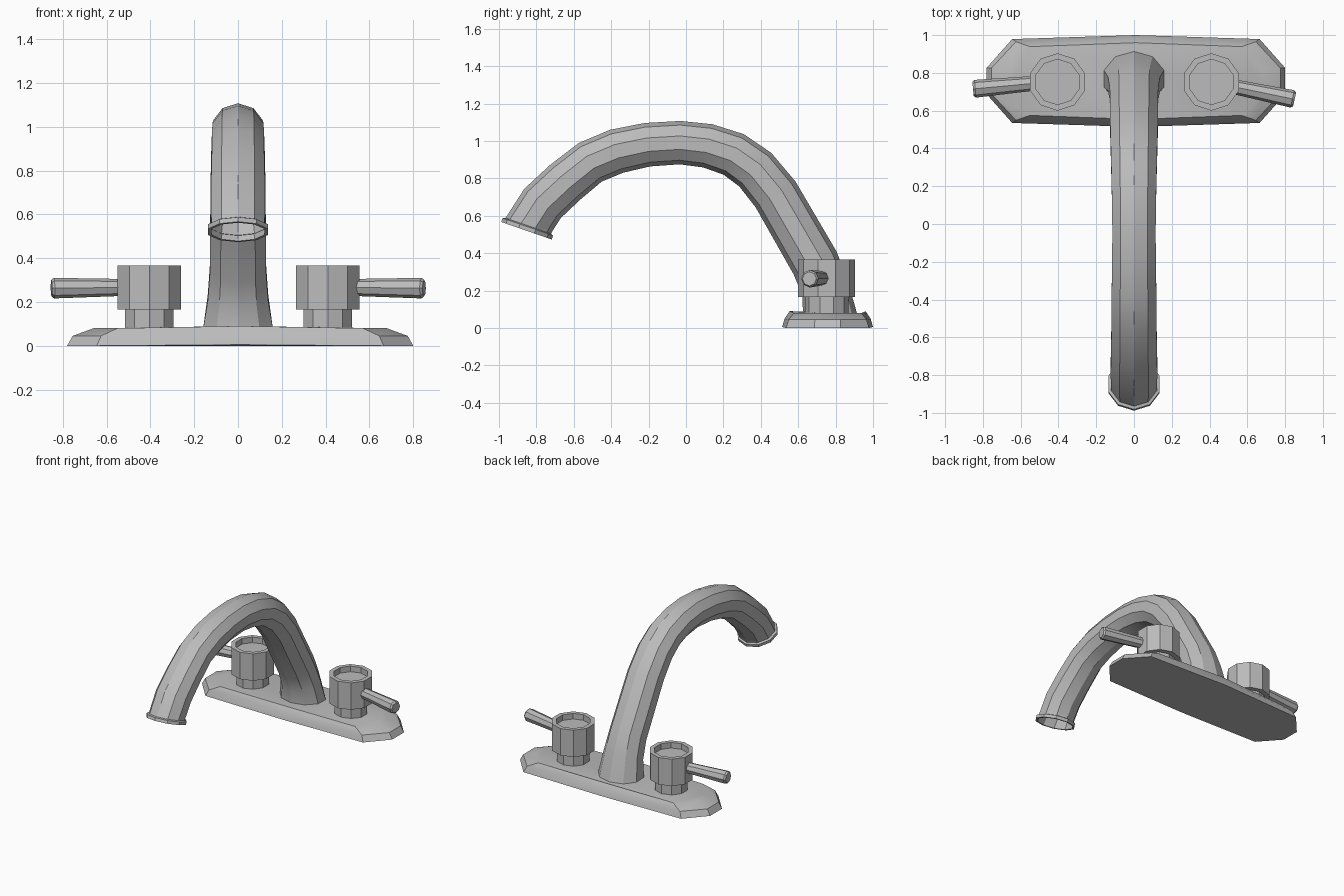
import bpy
import math
from mathutils import Vector

if "Cube" in bpy.data.objects:
    bpy.data.objects.remove(bpy.data.objects["Cube"], do_unlink=True)

SIDES = 10
COLOUR = (0.5, 0.5, 0.5, 1)
metal = bpy.data.materials.new("brushed_grey")
metal.use_nodes = True
metal.diffuse_color = COLOUR
metal.node_tree.nodes["Principled BSDF"].inputs["Base Color"].default_value = COLOUR


def loft(name, rings):
    """Skin a list of equal-length point rings and cap both ends."""
    n = len(rings[0])
    verts = [p for ring in rings for p in ring]
    faces = [(k * n + i, k * n + (i + 1) % n, (k + 1) * n + (i + 1) % n, (k + 1) * n + i)
             for k in range(len(rings) - 1) for i in range(n)]
    faces.append(tuple(reversed(range(n))))
    faces.append(tuple(range(len(verts) - n, len(verts))))
    mesh = bpy.data.meshes.new(name)
    mesh.from_pydata(verts, [], faces)
    mesh.materials.append(metal)
    obj = bpy.data.objects.new(name, mesh)
    bpy.context.collection.objects.link(obj)
    bpy.ops.object.select_all(action='DESELECT')
    obj.select_set(True)
    bpy.context.view_layer.objects.active = obj
    bpy.ops.object.mode_set(mode='EDIT')
    bpy.ops.mesh.select_all(action='SELECT')
    bpy.ops.mesh.normals_make_consistent(inside=False)
    bpy.ops.object.mode_set(mode='OBJECT')
    bpy.ops.object.shade_smooth_by_angle(angle=math.radians(30))
    return obj


def ellipse(centre, u, v, ru, rv, sides=SIDES):
    """Ring of points around a centre, starting on the v axis."""
    angles = [2 * math.pi * i / sides for i in range(sides)]
    return [centre + u * ru * math.sin(a) + v * rv * math.cos(a) for a in angles]


X, Y = Vector((1, 0, 0)), Vector((0, 1, 0))


# Base plate: long outline with clipped corners, bulging slightly in the middle
def plate_ring(corner_x, corner_y, end_x, end_y, mid_y, z, crown):
    quarter = [(end_x, end_y), (corner_x, corner_y)]
    back = quarter + [(0, mid_y)] + [(-x, y) for x, y in reversed(quarter)]
    outline = back + [(-x, -y) for x, y in back]
    return [Vector((x + 0.01, y + 0.757, z + (crown if x == 0 else 0))) for x, y in outline]


loft("base_plate", [
    plate_ring(0.655, 0.222, 0.79, 0.07, 0.243, 0, 0.005),
    plate_ring(0.635, 0.208, 0.765, 0.068, 0.23, 0.045, 0.005),
    plate_ring(0.56, 0.182, 0.67, 0.06, 0.203, 0.08, 0.01),
])

# Spout: ten-sided tube swept along an arch of (y, z, radius)
arch = [(0.69, 0.348, 0.13), (0.479, 0.714, 0.127), (0.37, 0.847, 0.124),
        (0.255, 0.928, 0.121), (0.116, 0.974, 0.118), (-0.032, 0.991, 0.116),
        (-0.206, 0.98, 0.117), (-0.371, 0.945, 0.12), (-0.512, 0.886, 0.12),
        (-0.646, 0.779, 0.123), (-0.767, 0.666, 0.125)]
base = Vector((0, 0.77, 0.075))
neck = Vector((0, 0.742, 0.22))
mouth = Vector((0, -0.853, 0.52))
mouth_dir = Vector((0, -0.327, -0.945))
path = [neck] + [Vector((0, y, z)) for y, z, r in arch] + [mouth]


def section(i, radius):
    tangent = (path[i + 1] - path[i - 1]).normalized()
    return ellipse(path[i], X, X.cross(tangent), radius * 1.04, radius)


def mouth_ring(back, radius):
    return ellipse(mouth - mouth_dir * back, X, X.cross(mouth_dir), radius, radius)


rings = [ellipse(base, X, -Y, 0.168, 0.145),
         ellipse(neck, X, Vector((0, -0.93, -0.37)), 0.145, 0.128)]
rings += [section(i + 1, r) for i, (y, z, r) in enumerate(arch)]
# Flared lip at the mouth, then the hollow bore
rings += [mouth_ring(0.028, 0.128), mouth_ring(0.022, 0.143),
          mouth_ring(0, 0.143), mouth_ring(0, 0.128)]
rings += [section(i, 0.112) for i in range(len(arch), len(arch) - 5, -1)]
loft("spout", rings)

# Knobs: collar, drum with a recessed top, and a lever pointing outward
drum_profile = [(0.116, 0.075), (0.116, 0.165), (0.152, 0.165),
                (0.152, 0.367), (0.12, 0.367), (0.12, 0.325)]
for side, x, lever_start, lever_end in (
        ("right", -0.405, (-0.46, 0.751, 0.267), (-0.852, 0.715, 0.263)),
        ("left", 0.41, (0.46, 0.741, 0.267), (0.85, 0.66, 0.263))):
    loft(side + "_knob", [ellipse(Vector((x, 0.752, z)), X, Y, r, r)
                          for r, z in drum_profile])
    start, end = Vector(lever_start), Vector(lever_end)
    axis = (end - start).normalized()
    across = axis.cross(Vector((0, 0, 1))).normalized()
    up = across.cross(axis)
    loft(side + "_lever", [ellipse(c, across, up, r, r, 8) for c, r in (
        (start, 0.037), (end - axis * 0.012, 0.047), (end, 0.038))])
